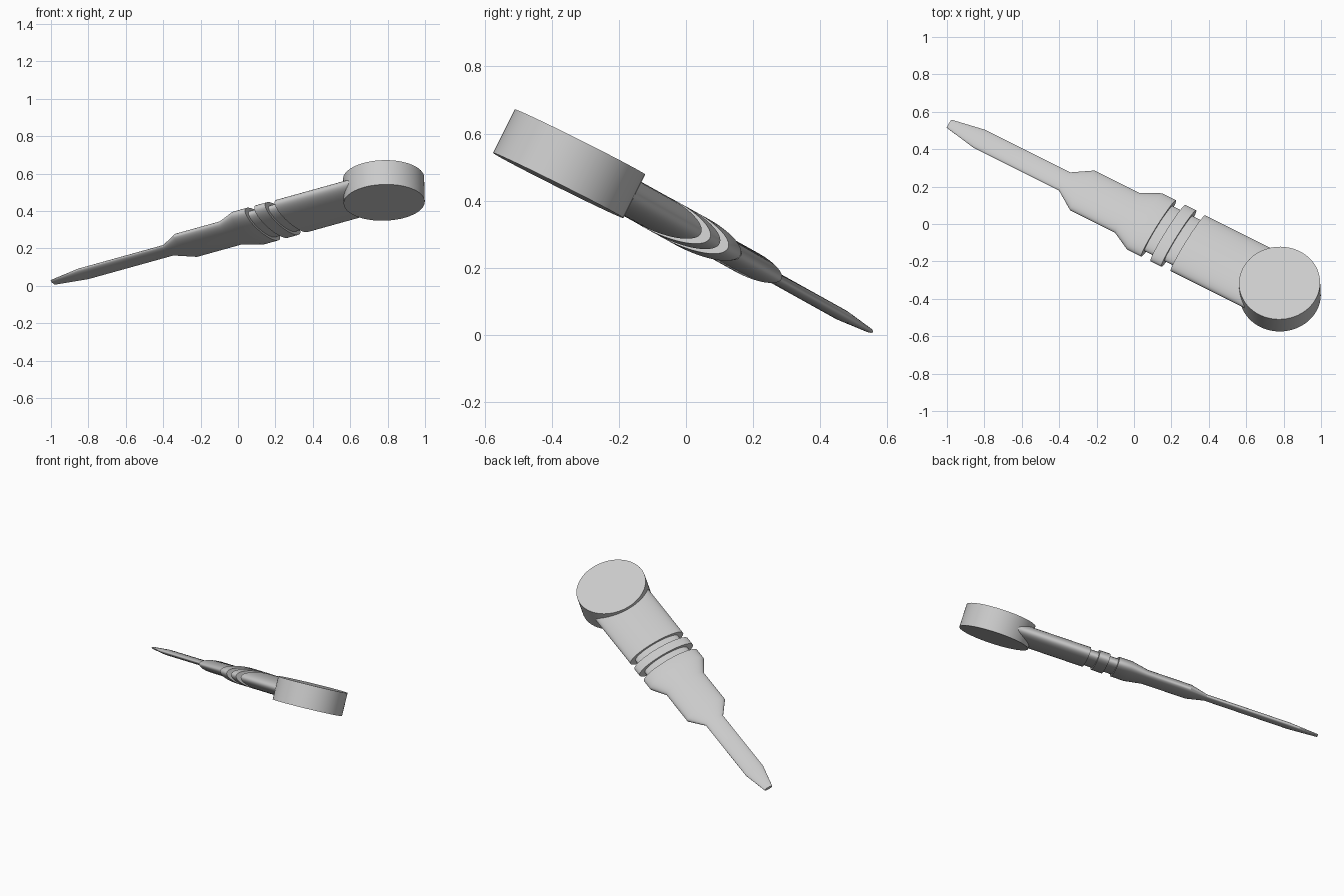
import bpy
import math
from mathutils import Matrix, Vector

cube = bpy.data.objects.get("Cube")
if cube:
    bpy.data.objects.remove(cube, do_unlink=True)

grey = bpy.data.materials.new("light_grey")
grey.use_nodes = True
colour = (0.6, 0.6, 0.6, 1)
grey.diffuse_color = colour
grey.node_tree.nodes["Principled BSDF"].inputs["Base Color"].default_value = colour

# Tool frame: local x runs from head to tip, local z is the head's flat normal
head_centre = Vector((0.78, -0.348, 0.51))
along = Vector((-0.868, 0.434, -0.241)).normalized()
normal = Vector((-0.025, 0.447, 0.894))
normal = (normal - along * normal.dot(along)).normalized()
side = normal.cross(along)
frame = Matrix((along, side, normal)).transposed().to_4x4()
frame.translation = head_centre

SEGMENTS = 64
FLATTEN = 0.3


def lathe(name, profile, flatten):
    """Closed turned part along local x, squashed in local z."""
    verts, faces = [], []
    for s, r in profile:
        for i in range(SEGMENTS):
            a = math.tau * i / SEGMENTS
            verts.append((s, r * math.cos(a), r * math.sin(a) * flatten))
    for k in range(len(profile) - 1):
        for i in range(SEGMENTS):
            j = (i + 1) % SEGMENTS
            a, b = k * SEGMENTS, (k + 1) * SEGMENTS
            faces.append((a + i, b + i, b + j, a + j))
    faces.append(tuple(range(SEGMENTS)))
    last = (len(profile) - 1) * SEGMENTS
    faces.append(tuple(reversed(range(last, last + SEGMENTS))))
    mesh = bpy.data.meshes.new(name)
    mesh.from_pydata(verts, [], faces)
    mesh.update()
    obj = bpy.data.objects.new(name, mesh)
    bpy.context.collection.objects.link(obj)
    return obj


def finish(obj, matrix):
    obj.matrix_world = matrix
    obj.data.materials.append(grey)
    bpy.ops.object.select_all(action='DESELECT')
    obj.select_set(True)
    bpy.context.view_layer.objects.active = obj
    bpy.ops.object.shade_smooth_by_angle(angle=math.radians(30))


# Round flat head
bpy.ops.mesh.primitive_cylinder_add(vertices=SEGMENTS, radius=0.217, depth=0.145)
head = bpy.context.object
head.name = "round_head"
finish(head, frame)

# Flattened shaft: handle, grooves and ring, flared collar, neck and blade
groove = 0.152
shaft = lathe("flattened_shaft", [
    (0.0, 0.188), (0.566, 0.188),
    (0.566, groove), (0.623, groove),
    (0.623, 0.19), (0.69, 0.19),
    (0.69, groove), (0.747, groove),
    (0.747, 0.19), (0.833, 0.19),
    (0.94, 0.134), (1.216, 0.134),
    (1.326, 0.061), (1.853, 0.061), (2.037, 0.027),
], FLATTEN)
finish(shaft, frame)
